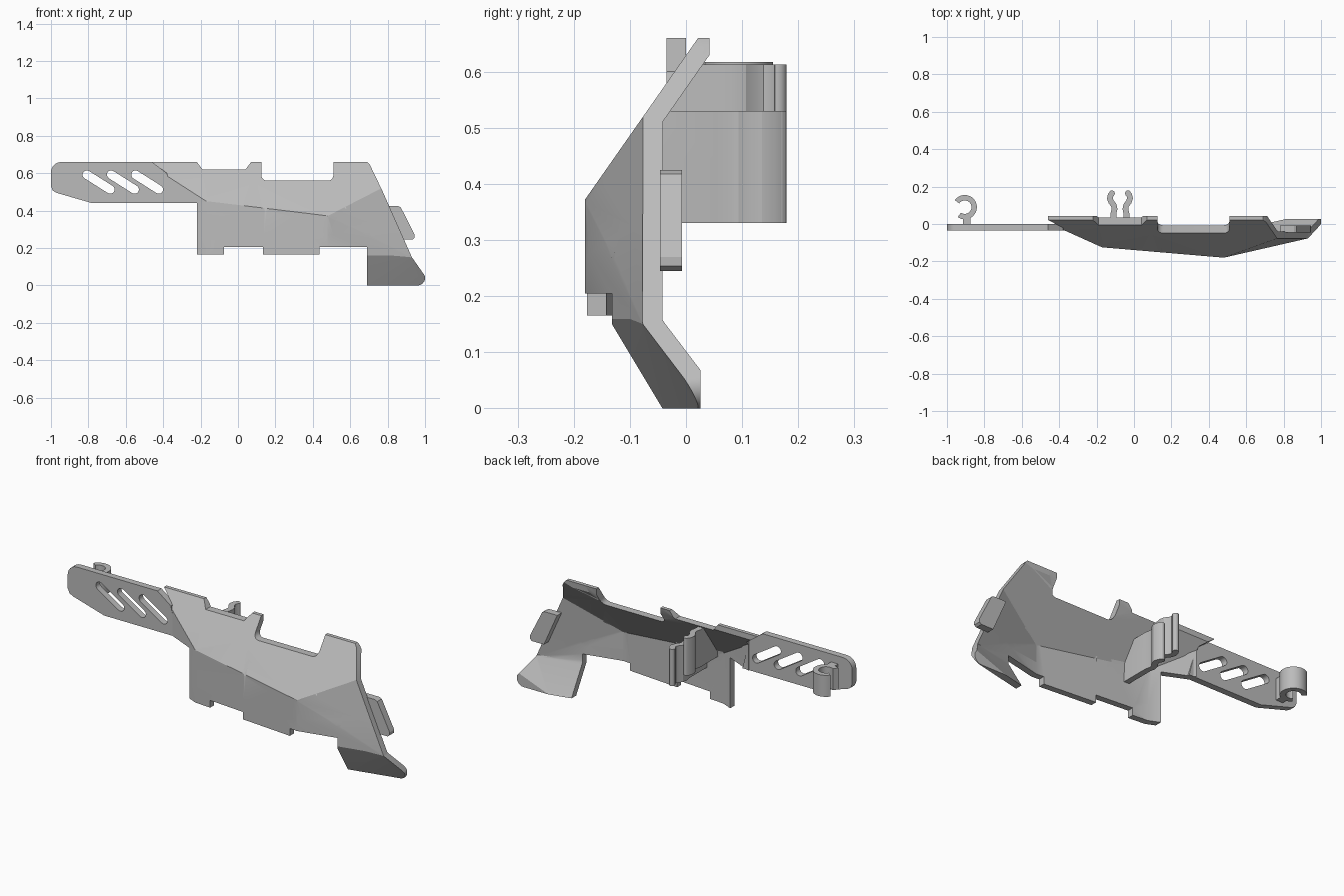
import bpy, bmesh, math
from itertools import combinations
from mathutils import Vector

if "Cube" in bpy.data.objects:
    bpy.data.objects.remove(bpy.data.objects["Cube"])

grey = bpy.data.materials.new("plain_grey")
grey.use_nodes = True
colour = (0.5, 0.5, 0.5, 1)
grey.diffuse_color = colour
grey.node_tree.nodes["Principled BSDF"].inputs["Base Color"].default_value = colour

# Shell facets as (y at origin, slope along x, slope along z)
def facet(x, y, z, sx, sz):
    return (y - sx * x - sz * z, sx, sz)

KNEE = (0.48, -0.18, 0.372)
upper = facet(*KNEE, 0, 0.7)
lower = facet(*KNEE, -0.085, 0)
corner = facet(*KNEE, 0.229, 0)
right_side = facet(*KNEE, 0.293, 0.131)
left_side = facet(-0.17, -0.125, 0, -0.45, 0)
flap = (corner[0] + 0.09, 0.229, -0.6)
FRONT = [upper, lower, corner, right_side, left_side, flap]
THICK = 0.034
BACK = [(c + THICK * math.sqrt(1 + sx * sx + sz * sz), sx, sz) for c, sx, sz in FRONT]
TOP_LIMIT, FLAP_LIMIT = 0.042, 0.026

def depth(facets, x, z):
    return max(c + sx * x + sz * z for c, sx, sz in facets)

def back_depth(x, z):
    return min(depth(BACK, x, z), TOP_LIMIT if z > 0.3 else FLAP_LIMIT)


def sheet(loops, to_3d):
    """Flat filled sheet; loops after the first are holes."""
    bm = bmesh.new()
    edges = []
    for loop in loops:
        vs = [bm.verts.new(to_3d(*p)) for p in loop]
        edges += [bm.edges.new((vs[i - 1], vs[i])) for i in range(len(vs))]
    bmesh.ops.triangle_fill(bm, edges=edges, use_beauty=True)
    return bm


def extrude(bm, offset):
    ext = bmesh.ops.extrude_face_region(bm, geom=bm.faces[:], use_keep_orig=True)
    new = [g for g in ext["geom"] if isinstance(g, bmesh.types.BMVert)]
    bmesh.ops.translate(bm, verts=new, vec=offset)
    return new


def cut(bm, point, normal):
    bmesh.ops.bisect_plane(bm, geom=bm.verts[:] + bm.edges[:] + bm.faces[:],
                           plane_co=point, plane_no=normal, dist=1e-5)


def finish(bm, name):
    bmesh.ops.recalc_face_normals(bm, faces=bm.faces[:])
    mesh = bpy.data.meshes.new(name)
    bm.to_mesh(mesh)
    bm.free()
    mesh.materials.append(grey)
    obj = bpy.data.objects.new(name, mesh)
    bpy.context.collection.objects.link(obj)
    bpy.ops.object.select_all(action="DESELECT")
    obj.select_set(True)
    bpy.context.view_layer.objects.active = obj
    bpy.ops.object.shade_smooth_by_angle(angle=math.radians(25))
    return obj


def arc(cx, cy, r, start, end, n=8):
    angles = [math.radians(start + (end - start) * i / n) for i in range(n + 1)]
    return [(cx + r * math.cos(a), cy + r * math.sin(a)) for a in angles]


def ribbon(path, width):
    """Outline of a path given a constant width."""
    pts = [Vector(p) for p in path]
    left, right = [], []
    for i, p in enumerate(pts):
        d = (pts[min(i + 1, len(pts) - 1)] - pts[max(i - 1, 0)]).normalized()
        n = Vector((-d.y, d.x)) * width / 2
        left.append(tuple(p + n))
        right.append(tuple(p - n))
    return left + right[::-1]


# Folded shell
shell_outline = (
    [(-0.46, 0.66), (-0.22, 0.66), (-0.19, 0.62), (0.04, 0.62), (0.07, 0.66), (0.125, 0.66)]
    + arc(0.155, 0.59, 0.03, 180, 270, 5) + arc(0.48, 0.59, 0.03, 270, 360, 5)
    + [(0.51, 0.66), (0.69, 0.66), (0.705, 0.645), (0.77, 0.51), (0.93, 0.15)]
    + arc(0.96, 0.04, 0.04, 20, -90, 7)
    + [(0.69, 0), (0.69, 0.205), (0.435, 0.205), (0.435, 0.165), (0.135, 0.165),
       (0.135, 0.205), (-0.075, 0.205), (-0.075, 0.165), (-0.22, 0.165),
       (-0.22, 0.44), (-0.38, 0.44), (-0.38, 0.6)])
bm = sheet([shell_outline], lambda x, z: (x, 0, z))
creases = list(combinations(FRONT, 2)) + list(combinations(BACK, 2))
creases += [(BACK[0], (TOP_LIMIT, 0, 0)), (BACK[-1], (FLAP_LIMIT, 0, 0))]
for a, b in creases:
    normal = Vector((a[1] - b[1], 0, a[2] - b[2]))
    cut(bm, normal * ((b[0] - a[0]) / normal.length_squared), normal)
back_verts = set(extrude(bm, (0, THICK, 0)))
for v in bm.verts:
    v.co.y = back_depth(v.co.x, v.co.z) if v in back_verts else depth(FRONT, v.co.x, v.co.z)
bmesh.ops.dissolve_limit(bm, angle_limit=math.radians(0.2), verts=bm.verts[:], edges=bm.edges[:])
finish(bm, "shell")

# Side arm with three slanted slots
arm_outline = (
    [(-0.46, 0.66), (-0.38, 0.6), (-0.34, 0.44), (-0.78, 0.44)]
    + [(-0.97, 0.495), (-0.99, 0.507), (-1, 0.53)]
    + arc(-0.945, 0.605, 0.055, 180, 90, 6))
slots = []
for i in range(3):
    x = -0.808 + 0.13 * i
    slots.append(arc(x, 0.592, 0.023, 55, 235) + arc(x + 0.125, 0.513, 0.023, 235, 415))
bm = sheet([arm_outline] + slots, lambda x, z: (x, -0.035, z))
extrude(bm, (0, 0.035, 0))
finish(bm, "slotted_arm")

# Two offset prongs, rooted in the shell
prong_path = [(0.035, -0.05), (0.035, 0.055), (0.029, 0.08), (0.033, 0.1), (0.047, 0.118),
              (0.054, 0.137), (0.05, 0.154), (0.04, 0.167)]
for name, side, low, high in (("left_prong", 1, 0.33, 0.53), ("right_prong", -1, 0.41, 0.613)):
    outline = ribbon([(-0.075 + side * x, y) for x, y in prong_path], 0.031)
    tip = Vector((-0.075 + side * 0.043, 0.164))
    bm = sheet([outline], lambda x, y: (x, y, low))
    extrude(bm, (0, 0, high - low))
    cut(bm, (0, 0, 0.445), (0, 0, 1))
    for v in bm.verts:
        if v.co.y < 0:
            v.co.y = depth(FRONT, v.co.x, v.co.z) + 0.012
    finish(bm, name)
    bm = sheet([arc(*tip, 0.0155, 0, 345, 15)], lambda x, y: (x, y, low))
    extrude(bm, (0, 0, high - low))
    finish(bm, name + "_tip")

# Open ring clip on its stem
ring = arc(-0.905, 0.09, 0.065, -125, 145, 24) + arc(-0.905, 0.09, 0.036, 145, -125, 24)
stem = [(-0.915, -0.01), (-0.873, -0.01), (-0.873, 0.042), (-0.915, 0.042)]
for name, outline in (("ring_clip", ring), ("ring_stem", stem)):
    bm = sheet([outline], lambda x, y: (x, y, 0.5))
    extrude(bm, (0, 0, 0.117))
    finish(bm, name)

# Slanted tab behind the shell's edge
tab = [(0.78, 0.425), (0.855, 0.425), (0.87, 0.418), (0.945, 0.27), (0.944, 0.254),
       (0.932, 0.245), (0.86, 0.245)]
bm = sheet([tab], lambda x, z: (x, -0.046, z))
extrude(bm, (0, 0.039, 0))
finish(bm, "edge_tab")
